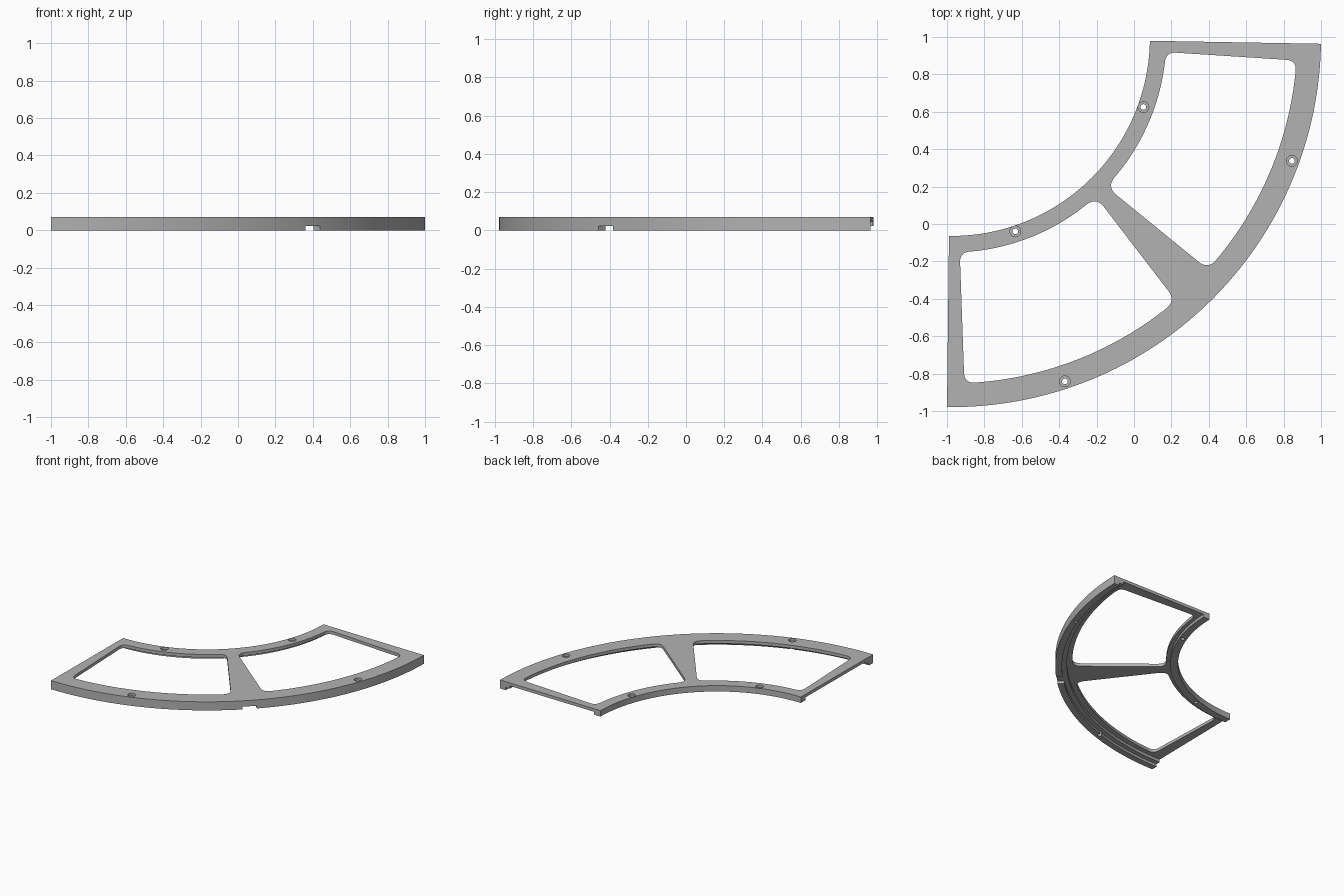
import bpy, bmesh, math
from mathutils import Vector

if "Cube" in bpy.data.objects:
    bpy.data.objects.remove(bpy.data.objects["Cube"])

CX, CY = -0.977, 0.998               # centre of the ring sector
AXIS = math.radians(-45.83)          # symmetry axis of the sector
HALF = math.radians(44.83)           # half of the swept angle
SEG = 96

grey = bpy.data.materials.new("plain grey")
grey.diffuse_color = (0.45, 0.45, 0.45, 1)
grey.use_nodes = True
grey.node_tree.nodes["Principled BSDF"].inputs["Base Color"].default_value = grey.diffuse_color


def polar(r, a, z=0.0):
    """Point at radius r and angle a measured from the symmetry axis."""
    return Vector((CX + r * math.cos(AXIS + a), CY + r * math.sin(AXIS + a), z))


def make(name, bm):
    bmesh.ops.recalc_face_normals(bm, faces=bm.faces)
    me = bpy.data.meshes.new(name)
    bm.to_mesh(me)
    bm.free()
    me.materials.append(grey)
    ob = bpy.data.objects.new(name, me)
    bpy.context.collection.objects.link(ob)
    return ob


def sweep(name, profile, a0, a1, seg):
    """Sweep a closed (radius, height) profile around the ring centre."""
    bm = bmesh.new()
    rings = [[bm.verts.new(polar(r, a0 + (a1 - a0) * i / seg, z)) for r, z in profile]
             for i in range(seg + 1)]
    n = len(profile)
    for p, q in zip(rings, rings[1:]):
        for j in range(n):
            bm.faces.new((p[j], p[(j + 1) % n], q[(j + 1) % n], q[j]))
    bm.faces.new(rings[0])
    bm.faces.new(rings[-1])
    return make(name, bm)


def prism(bm, pts, z0, z1):
    lo = [bm.verts.new((p.x, p.y, z0)) for p in pts]
    hi = [bm.verts.new((p.x, p.y, z1)) for p in pts]
    n = len(pts)
    for i in range(n):
        bm.faces.new((lo[i], lo[(i + 1) % n], hi[(i + 1) % n], hi[i]))
    bm.faces.new(lo)
    bm.faces.new(hi)


def fillet(pts, radii):
    """Round the polygon corners listed in radii {index: setback}."""
    out, n = [], len(pts)
    for i, p in enumerate(pts):
        if i not in radii:
            near = [k for k in radii if (p - pts[k]).length < radii[k]]
            if not near:
                out.append(p)
            continue
        d = radii[i]

        def along(step):
            j, left = i, d
            while True:
                k = (j + step) % n
                span = (pts[k] - pts[j]).length
                if span >= left:
                    return pts[j].lerp(pts[k], left / span)
                left -= span
                j = k
        a, b = along(-1), along(1)
        for s in range(9):
            t = s / 8
            out.append(a * (1 - t) ** 2 + p * 2 * t * (1 - t) * 0.9
                       + (a + b) * 0.1 * t * (1 - t) + b * t ** 2)
    return out


def cut(target, bm, name):
    cutter = make(name, bm)
    cutter.hide_render = True
    cutter.hide_viewport = True
    mod = target.modifiers.new(name, 'BOOLEAN')
    mod.operation, mod.solver, mod.object = 'DIFFERENCE', 'EXACT', cutter
    return cutter


# Ring sector: thin plate with a shallow inner rim and a stepped outer rim
frame = sweep("ring_frame", [
    (1.062, 0.022), (1.12, 0.022), (1.12, 0.045), (1.89, 0.045), (1.89, 0.022),
    (1.927, 0.022), (1.927, 0), (1.977, 0), (1.977, 0.07), (1.062, 0.07)],
    -HALF, HALF, SEG)

# Two window openings, leaving tapered end bars and a flared spoke
RI, RO, N = 1.15, 1.85, 40


def spoke_angle(r):
    return math.asin((0.045 + 0.116 * (r - 1.207)) / r)


def end_angle(r):
    return HALF - math.asin((0.06 + 0.047 * (r - 1.18)) / r)


def arc(r, a, b):
    return [polar(r, a + (b - a) * i / N) for i in range(N + 1)]


windows = bmesh.new()
for s in (1, -1):
    outline = arc(RI, s * spoke_angle(RI), s * end_angle(RI)) \
        + arc(RO, s * end_angle(RO), s * spoke_angle(RO))
    outline = fillet(outline, {0: 0.065, N: 0.05, N + 1: 0.05, 2 * N + 1: 0.06})
    prism(windows, outline, -0.1, 0.2)
cutters = [cut(frame, windows, "window_cutter")]

# Four counterbored screw holes
bores, sinks = bmesh.new(), bmesh.new()
for r in (1.0925, 1.937):
    for s in (1, -1):
        c = polar(r, s * math.radians(25.9))
        for bm, rad, z0 in ((bores, 0.015, -0.1), (sinks, 0.029, 0.05)):
            prism(bm, [c + Vector((math.cos(t * math.pi / 12), math.sin(t * math.pi / 12), 0)) * rad
                       for t in range(24)], z0, 0.2)
cutters.append(cut(frame, sinks, "counterbore_cutter"))
cutters.append(cut(frame, bores, "screw_hole_cutter"))

# Small notch under the outer rim at the middle
notch = bmesh.new()
w = 0.053
prism(notch, [polar(r, s * w / r) for r, s in ((1.91, -1), (2.05, -1), (2.05, 1), (1.91, 1))],
      -0.1, 0.022)
cutters.append(cut(frame, notch, "notch_cutter"))

# Apply the cuts, then smooth the curved walls while keeping edges sharp
bpy.context.view_layer.objects.active = frame
frame.select_set(True)
for mod in list(frame.modifiers):
    bpy.ops.object.modifier_apply(modifier=mod.name)
for c in cutters:
    bpy.data.objects.remove(c)
bpy.ops.object.shade_smooth_by_angle(angle=math.radians(30))
